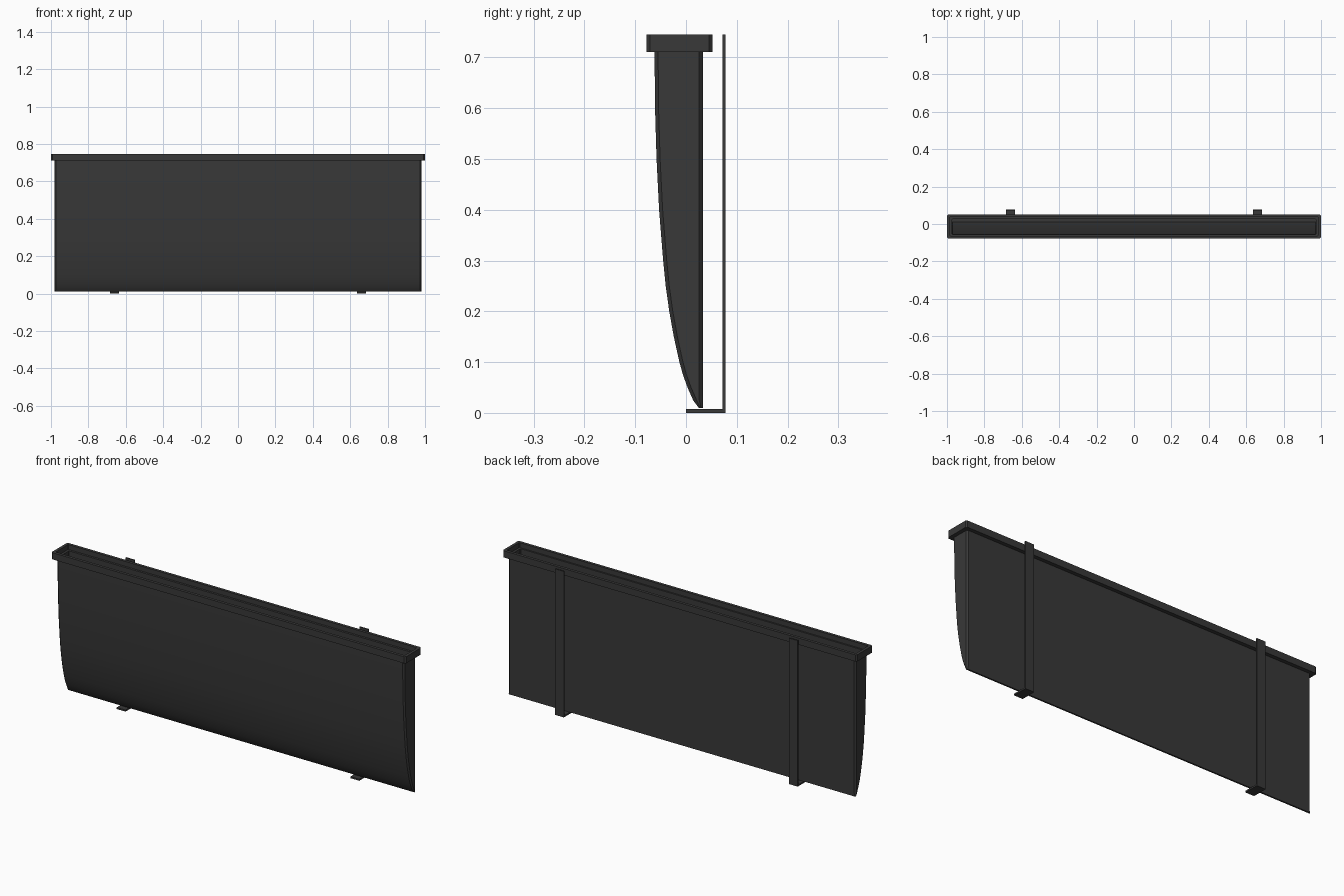
import bpy
import bmesh
import math

cube = bpy.data.objects.get("Cube")
if cube:
    bpy.data.objects.remove(cube, do_unlink=True)

charcoal = bpy.data.materials.new("charcoal plastic")
charcoal.use_nodes = True
colour = (0.04, 0.04, 0.04, 1)
charcoal.diffuse_color = colour
charcoal.node_tree.nodes["Principled BSDF"].inputs["Base Color"].default_value = colour


def finish(bm, name):
    bmesh.ops.recalc_face_normals(bm, faces=bm.faces)
    mesh = bpy.data.meshes.new(name)
    bm.to_mesh(mesh)
    bm.free()
    obj = bpy.data.objects.new(name, mesh)
    bpy.context.collection.objects.link(obj)
    mesh.materials.append(charcoal)
    bpy.ops.object.select_all(action='DESELECT')
    obj.select_set(True)
    bpy.context.view_layer.objects.active = obj
    bpy.ops.object.shade_smooth_by_angle(angle=math.radians(30))
    return obj


def section(bm, half, front, back, z, cut):
    """Horizontal rectangle with chamfered corners."""
    c = min(cut, (back - front) * 0.4)
    pts = [(-half + c, front), (half - c, front), (half, front + c), (half, back - c),
           (half - c, back), (-half + c, back), (-half, back - c), (-half, front + c)]
    return [bm.verts.new((x, y, z)) for x, y in pts]


def loft(name, sections, closed=False):
    bm = bmesh.new()
    loops = [section(bm, *s) for s in sections]
    pairs = list(zip(loops, loops[1:]))
    if closed:
        pairs.append((loops[-1], loops[0]))
    else:
        bm.faces.new(loops[0])
        bm.faces.new(loops[-1])
    for a, b in pairs:
        for i in range(len(a)):
            j = (i + 1) % len(a)
            bm.faces.new((a[i], a[j], b[j], b[i]))
    return finish(bm, name)


def box(name, x, y0, y1, z0, z1, width):
    bm = bmesh.new()
    bmesh.ops.create_cube(bm, size=1)
    for v in bm.verts:
        v.co = (x + v.co.x * width,
                (y0 + y1) / 2 + v.co.y * (y1 - y0),
                (z0 + z1) / 2 + v.co.z * (z1 - z0))
    return finish(bm, name)


# Hollow pocket: bowed front, flat back, open top
wall = 0.007
back = 0.033
bow = [(0.01, 0.025), (0.025, 0.014), (0.05, 0.003), (0.075, -0.006), (0.1, -0.013),
       (0.15, -0.024), (0.2, -0.033), (0.25, -0.04), (0.3, -0.045), (0.4, -0.053),
       (0.5, -0.058), (0.6, -0.061), (0.715, -0.062)]
outside = [(0.98, y, back, z, 0.007) for z, y in bow]
inside = [(0.98 - wall, y + wall, back - wall, z, 0.002) for z, y in reversed(bow[2:])]
loft("pocket", outside + inside)

# Collar with a raised lip around a ledge
loft("collar", [
    (0.98 - wall, bow[-1][1] + wall, back - wall, 0.711, 0.002),
    (1.0, -0.078, 0.052, 0.711, 0.007),
    (1.0, -0.078, 0.052, 0.745, 0.007),
    (0.985, -0.063, 0.037, 0.745, 0.003),
    (0.985, -0.063, 0.037, 0.72, 0.003),
    (0.98 - wall, bow[-1][1] + wall, back - wall, 0.72, 0.002),
], closed=True)

# Rear hanging straps with feet reaching under the pocket
for side, x in (("right", -0.66), ("left", 0.66)):
    box(side + "_strap", x, 0.072, 0.078, 0, 0.745, 0.05)
    box(side + "_strap_foot", x, 0, 0.073, 0, 0.008, 0.05)
